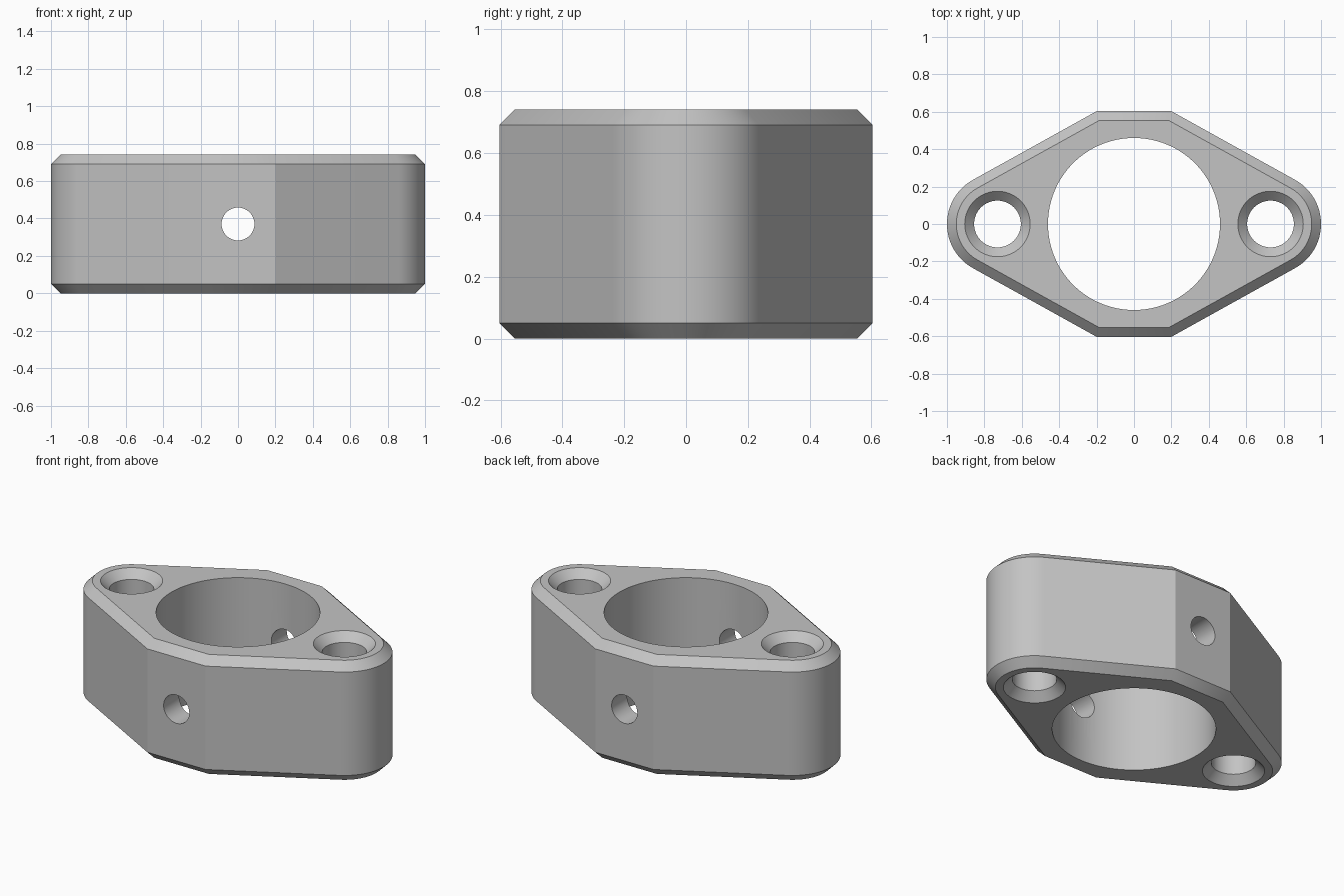
import bpy, bmesh
from math import acos, atan2, cos, hypot, pi, radians, sin
from mathutils import Matrix

if "Cube" in bpy.data.objects:
    bpy.data.objects.remove(bpy.data.objects["Cube"])

HEIGHT, CHAMFER = 0.741, 0.05
EAR_X, EAR_R = 0.73, 0.27          # rounded ends
FLAT_X, FLAT_Y = 0.2, 0.603        # flat front and back
BORE_R, BOLT_R, SINK_R, PIN_R = 0.46, 0.125, 0.175, 0.088

metal = bpy.data.materials.new("grey metal")
metal.use_nodes = True
grey = (0.55, 0.55, 0.55, 1)
metal.diffuse_color = grey
metal.node_tree.nodes["Principled BSDF"].inputs["Base Color"].default_value = grey


def loft(name, rings):
    """Closed solid through a stack of equal-length point rings."""
    bm = bmesh.new()
    loops = [[bm.verts.new(p) for p in ring] for ring in rings]
    n = len(loops[0])
    for low, high in zip(loops, loops[1:]):
        for i in range(n):
            j = (i + 1) % n
            bm.faces.new((low[i], low[j], high[j], high[i]))
    bm.faces.new(loops[0][::-1])
    bm.faces.new(loops[-1])
    bmesh.ops.recalc_face_normals(bm, faces=bm.faces)
    mesh = bpy.data.meshes.new(name)
    bm.to_mesh(mesh)
    bm.free()
    mesh.materials.append(metal)
    obj = bpy.data.objects.new(name, mesh)
    bpy.context.collection.objects.link(obj)
    return obj


def outline(inset, z, steps=32):
    """Flange outline: flat sides running tangent into round ends."""
    dx, dy = FLAT_X - EAR_X, FLAT_Y
    tangent = atan2(dy, dx) - acos(EAR_R / hypot(dx, dy))
    r, y = EAR_R - inset, FLAT_Y - inset
    corner = EAR_X + (r - y * sin(tangent)) / cos(tangent)
    half = [(corner, -y, z)]
    for i in range(steps + 1):
        a = tangent * (2 * i / steps - 1)
        half.append((EAR_X + r * cos(a), r * sin(a), z))
    half.append((corner, y, z))
    return half + [(-px, -py, z) for px, py, _ in half]


def lathe(name, profile, segments=64):
    """Round cutter from (radius, height) pairs."""
    return loft(name, [[(r * cos(2 * pi * i / segments), r * sin(2 * pi * i / segments), z)
                        for i in range(segments)] for r, z in profile])


# Chamfered flange body
body = loft("flange_body", [outline(CHAMFER, 0), outline(0, CHAMFER),
                            outline(0, HEIGHT - CHAMFER), outline(CHAMFER, HEIGHT)])

# Central bore
over = 0.1
cutters = [lathe("bore_cutter", [(BORE_R, -over), (BORE_R, HEIGHT + over)], 128)]

# Bolt holes countersunk at both ends
for side in (-1, 1):
    wide = SINK_R + over
    sink = SINK_R - BOLT_R
    bolt = lathe("bolt_cutter", [(wide, -over), (BOLT_R, sink),
                                 (BOLT_R, HEIGHT - sink), (wide, HEIGHT + over)])
    bolt.data.transform(Matrix.Translation((side * EAR_X, 0, 0)))
    cutters.append(bolt)

# Cross hole from front to back
pin = lathe("pin_cutter", [(PIN_R, -1), (PIN_R, 1)], 48)
pin.data.transform(Matrix.Translation((0, 0, HEIGHT / 2)) @ Matrix.Rotation(pi / 2, 4, "X"))
cutters.append(pin)

# Cut the holes and discard the cutters
bpy.ops.object.select_all(action="DESELECT")
bpy.context.view_layer.objects.active = body
body.select_set(True)
for cutter in cutters:
    cutter.hide_render = True
    mod = body.modifiers.new("hole", "BOOLEAN")
    mod.operation, mod.solver, mod.object = "DIFFERENCE", "EXACT", cutter
    bpy.ops.object.modifier_apply(modifier=mod.name)
    bpy.data.objects.remove(cutter)

bpy.ops.object.shade_smooth_by_angle(angle=radians(25))
